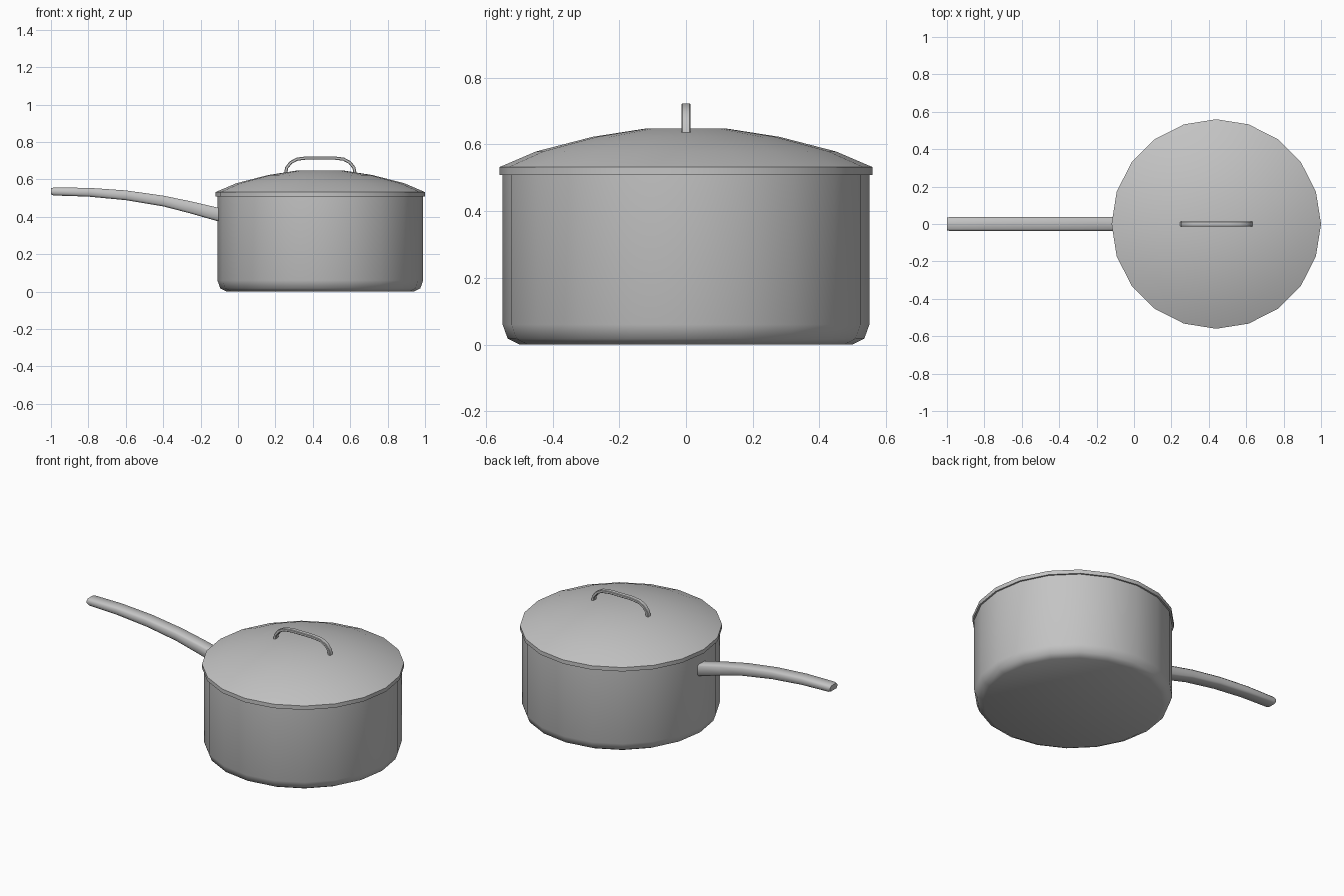
import bpy, bmesh, math
from mathutils import Vector, Matrix

if "Cube" in bpy.data.objects:
    bpy.data.objects.remove(bpy.data.objects["Cube"], do_unlink=True)

POT_X = 0.44
SIDES = 20

steel = bpy.data.materials.new("grey steel")
steel.use_nodes = True
GREY = (0.55, 0.55, 0.55, 1)
steel.diffuse_color = GREY
steel.node_tree.nodes["Principled BSDF"].inputs["Base Color"].default_value = GREY


def finish(name, bm, angle):
    bmesh.ops.recalc_face_normals(bm, faces=bm.faces)
    mesh = bpy.data.meshes.new(name)
    bm.to_mesh(mesh)
    bm.free()
    mesh.materials.append(steel)
    obj = bpy.data.objects.new(name, mesh)
    bpy.context.collection.objects.link(obj)
    bpy.ops.object.select_all(action="DESELECT")
    obj.select_set(True)
    bpy.context.view_layer.objects.active = obj
    bpy.ops.object.shade_smooth_by_angle(angle=math.radians(angle))
    return obj


def lathe(name, profile, angle):
    """Turn a (radius, height) outline around the pot axis."""
    bm = bmesh.new()
    verts = [bm.verts.new((r, 0, z)) for r, z in profile]
    edges = [bm.edges.new(pair) for pair in zip(verts, verts[1:])]
    bmesh.ops.spin(bm, geom=verts + edges, cent=(0, 0, 0), axis=(0, 0, 1),
                   angle=math.tau, steps=SIDES)
    bmesh.ops.remove_doubles(bm, verts=bm.verts, dist=0.0005)
    bmesh.ops.transform(bm, matrix=Matrix.Translation((POT_X, 0, 0)), verts=bm.verts)
    return finish(name, bm, angle)


def bar(name, spans, half_width, chamfer, angle):
    """Skin a chamfered bar through (upper point, lower point, width scale) spans."""
    bm = bmesh.new()
    rings = []
    for upper, lower, scale in spans:
        mid, half = (upper + lower) / 2, (upper - lower) / 2
        w, c = half_width * scale, chamfer * scale
        k = 1 - c / half.length
        section = [(w, k), (w - c, 1), (c - w, 1), (-w, k),
                   (-w, -k), (c - w, -1), (w - c, -1), (w, -k)]
        rings.append([bm.verts.new(mid + half * v + Vector((0, y, 0))) for y, v in section])
    for a, b in zip(rings, rings[1:]):
        for i in range(len(a)):
            j = (i + 1) % len(a)
            bm.faces.new((a[i], a[j], b[j], b[i]))
    bm.faces.new(rings[0])
    bm.faces.new(rings[-1])
    return finish(name, bm, angle)


# Pot: outer wall with rounded base, rim, inner wall and floor
lathe("pot_body", [(0, 0), (0.5, 0), (0.535, 0.018), (0.55, 0.06), (0.55, 0.515),
                   (0.53, 0.515), (0.53, 0.06), (0.49, 0.02), (0, 0.02)], 45)

# Domed lid with a short vertical rim
lathe("lid", [(0, 0.648), (0.12, 0.648), (0.28, 0.623), (0.45, 0.579), (0.56, 0.532),
              (0.56, 0.508), (0.535, 0.508), (0.45, 0.555), (0.28, 0.6), (0, 0.625)], 35)

# Long handle, given as x, top height, bottom height, width scale
stations = [(-1, 0.553, 0.52, 0.92), (-0.985, 0.556, 0.514, 1), (-0.8, 0.555, 0.508, 1),
            (-0.6, 0.541, 0.489, 1), (-0.4, 0.513, 0.456, 1), (-0.25, 0.482, 0.417, 1),
            (-0.1, 0.447, 0.374, 1)]
bar("long_handle", [(Vector((x, 0, t)), Vector((x, 0, b)), s) for x, t, b, s in stations],
    0.037, 0.01, 50)

# Arched lid grip, mirrored about the pot axis
half_arch = [(-0.186, 0.63), (-0.18, 0.662), (-0.158, 0.69), (-0.125, 0.708), (-0.07, 0.715)]
arch = half_arch + [(-x, z) for x, z in reversed(half_arch)]
points = [Vector((POT_X + x, 0, z)) for x, z in arch]
spans = []
for i, p in enumerate(points):
    t = (points[min(i + 1, len(points) - 1)] - points[max(i - 1, 0)]).normalized()
    normal = Vector((-t.z, 0, t.x)) * 0.0085
    spans.append((p + normal, p - normal, 1))
bar("lid_grip", spans, 0.014, 0.003, 40)
